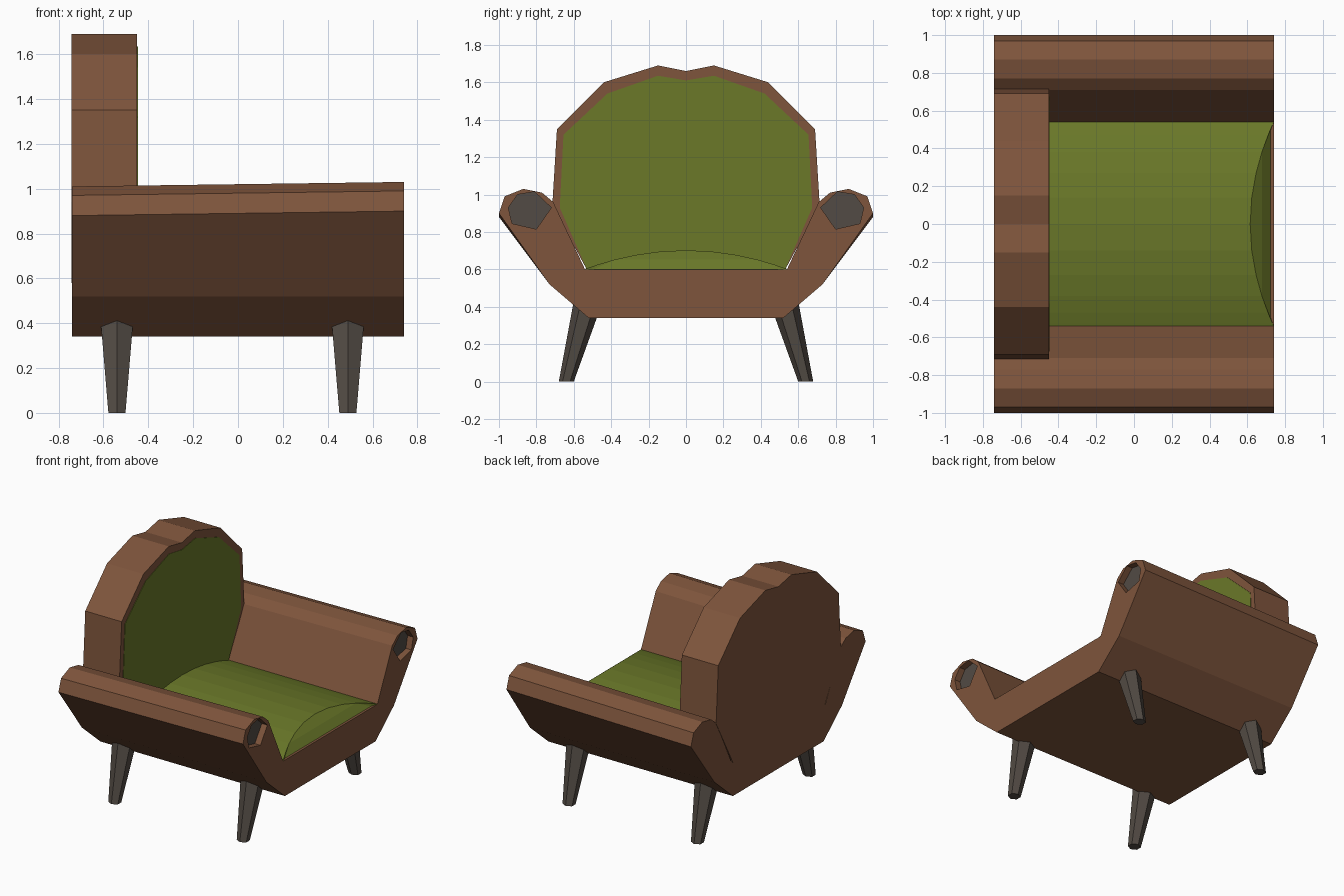
import bpy, bmesh, math

if "Cube" in bpy.data.objects:
    bpy.data.objects.remove(bpy.data.objects["Cube"])


def material(name, color):
    m = bpy.data.materials.new(name)
    m.diffuse_color = (*color, 1)
    m.use_nodes = True
    m.node_tree.nodes["Principled BSDF"].inputs["Base Color"].default_value = m.diffuse_color
    return m


brown = material("brown_wood", (0.21, 0.09, 0.045))
green = material("green_moss", (0.145, 0.19, 0.022))
grey = material("grey_wood", (0.085, 0.07, 0.058))


def loft(name, rings, mat):
    """Closed solid through matching rings of 3D points."""
    bm = bmesh.new()
    vs = [[bm.verts.new(p) for p in r] for r in rings]
    n = len(vs[0])
    for a, b in zip(vs, vs[1:]):
        for i in range(n):
            j = (i + 1) % n
            bm.faces.new((a[i], a[j], b[j], b[i]))
    caps = [bm.faces.new(vs[0][::-1]), bm.faces.new(vs[-1])]
    bmesh.ops.triangulate(bm, faces=caps)
    bmesh.ops.recalc_face_normals(bm, faces=bm.faces)
    me = bpy.data.meshes.new(name)
    bm.to_mesh(me)
    bm.free()
    ob = bpy.data.objects.new(name, me)
    bpy.context.collection.objects.link(ob)
    me.materials.append(mat)
    return ob


def prism(name, yz, x0, x1, mat):
    return loft(name, [[(x, y, z) for y, z in yz] for x in (x0, x1)], mat)


def mirrored(half):
    """Half outline (y >= 0) completed with its mirror image."""
    return half + [(-y, z) for y, z in reversed(half) if y > 0]


# Body: trough with rolled arms, arms rising slightly to the front
body_half = [(0.52, 0.34), (0.73, 0.52), (1.0, 0.88), (0.97, 0.97), (0.87, 1.01),
             (0.77, 0.99), (0.71, 0.94), (0.54, 0.60)]
outline = body_half + [(-y, z) for y, z in reversed(body_half)]
body = loft("body", [[(-0.74, y, z) for y, z in outline],
                     [(0.74, y, z + (0.02 if z > 0.8 else 0)) for y, z in outline]], brown)

# Recessed grey ends in the arm fronts
end = [(0.95, 0.93), (0.90, 1.0), (0.81, 1.015), (0.72, 0.93), (0.80, 0.815), (0.93, 0.845)]
for s, side in ((1, "left"), (-1, "right")):
    yz = [(s * y, z) for y, z in end]
    cutter = prism("arm_end_cutter_" + side, yz, 0.69, 0.80, brown)
    cutter.hide_render = True
    cutter.hide_set(True)
    mod = body.modifiers.new("arm_end_" + side, 'BOOLEAN')
    mod.operation = 'DIFFERENCE'
    mod.solver = 'EXACT'
    mod.object = cutter
    prism("arm_end_" + side, yz, 0.66, 0.695, grey)

# Backrest with scalloped top, and its upholstered front
prism("backrest", mirrored([(0.52, 0.58), (0.715, 0.94), (0.69, 1.35), (0.44, 1.60),
                            (0.15, 1.69), (0, 1.66)]), -0.742, -0.45, brown)
prism("back_cushion", mirrored([(0.53, 0.60), (0.675, 0.93), (0.655, 1.32), (0.42, 1.54),
                                (0.15, 1.635), (0, 1.61)]), -0.50, -0.447, green)

# Seat cushion: shallow arch with a sloped front
arch = [(0.54 * math.cos(math.pi * i / 12),) for i in range(13)]
arch = [(y, 0.602 + 0.10 * (1 - (y / 0.54) ** 2)) for (y,) in arch]
arch = [(0.535, 0.58)] + arch + [(-0.535, 0.58)]
loft("seat_cushion", [[(-0.47, y, z) for y, z in arch],
                      [(0.74 - 1.25 * max(0, z - 0.602), y, z) for y, z in arch]], green)

# Splayed six-sided legs
for x, where in ((0.49, "front"), (-0.54, "rear")):
    for s, side in ((1, "left"), (-1, "right")):
        rings = [[(x + r * math.cos(k * math.pi / 3 + math.pi / 2) * 1.1,
                   s * y + r * math.sin(k * math.pi / 3 + math.pi / 2), z)
                  for k in range(6)]
                 for y, z, r in ((0.64, 0, 0.04), (0.525, 0.42, 0.077))]
        loft(f"{where}_{side}_leg", rings, grey)
